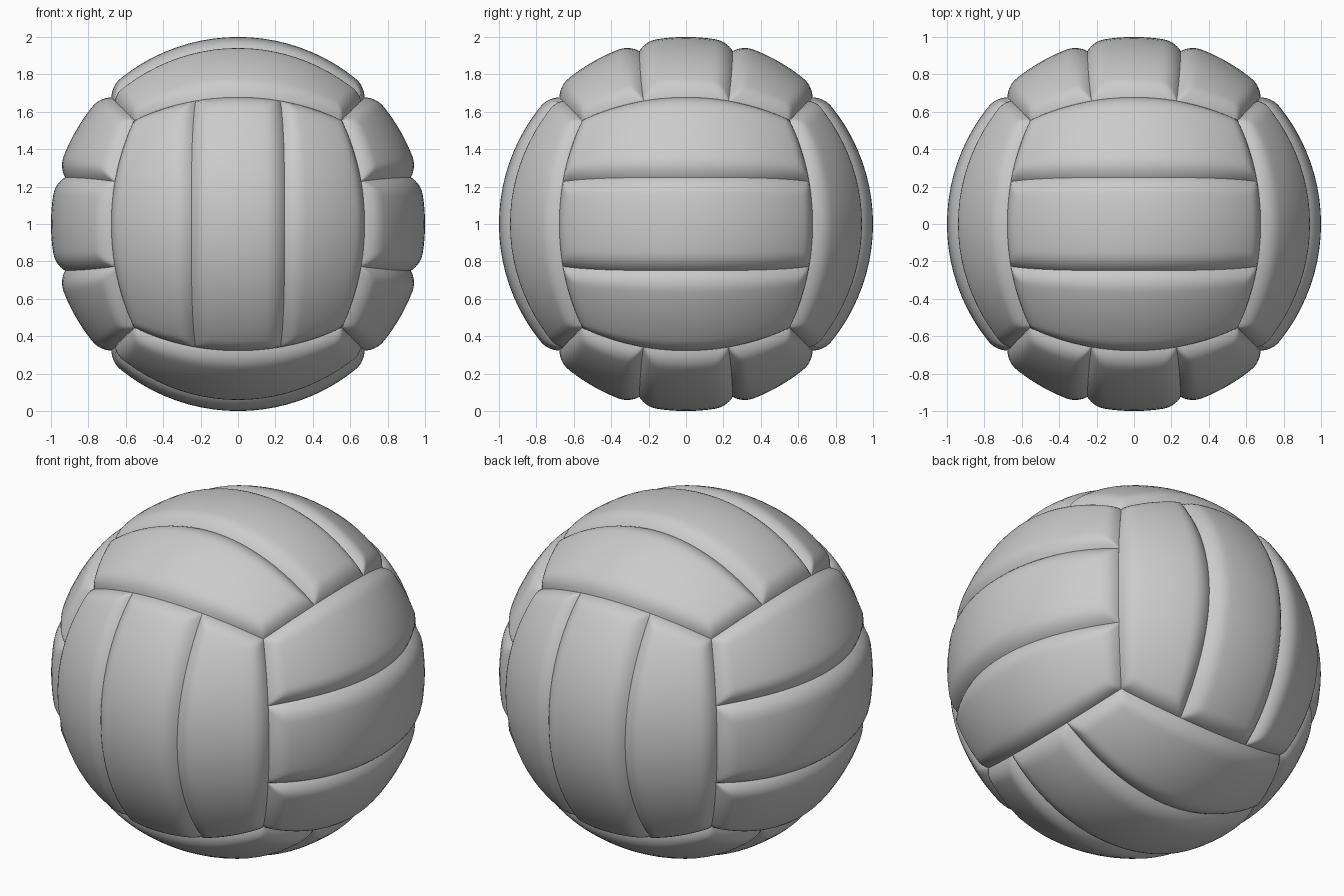
import bpy, bmesh
from math import tan, atan, pi
from mathutils import Vector

if "Cube" in bpy.data.objects:
    bpy.data.objects.remove(bpy.data.objects["Cube"])

GROOVE_DEPTH = 0.042
GROOVE_WIDTH = 0.11
CENTRE = Vector((0, 0, 1))


def axis(i):
    v = Vector((0, 0, 0))
    v[i % 3] = 1
    return v


def samples(n, half_width):
    # spacing from -1 to 1, denser in the rounded borders
    k = GROOVE_WIDTH / half_width
    edge = [1 - k * (j / 6) ** 1.3 for j in range(7)]
    inner = [(1 - k) * (1 - 2 * j / n) for j in range(1, n)]
    return [-e for e in edge] + [-i for i in inner] + edge[::-1]


def panel(name, i, sign, strip):
    # one puffed strip of a spherical cube face; strip = -1, 0, 1
    normal, across, along = axis(i) * sign, axis(i + 2), axis(i + 1)
    ps, ts = samples(8, pi / 12), samples(20, pi / 4)
    bm = bmesh.new()
    grid = []
    for t in ts:
        seam = atan(0.27 + 0.075 * t * t)
        b = tan(t * pi / 4)
        row = []
        for p in ps:
            if strip == 0:
                angle = p * seam
            else:
                mid, half = (seam + pi / 4) / 2, (pi / 4 - seam) / 2
                angle = strip * mid + p * half
            d = min((1 - abs(p)) * pi / 12, (1 - abs(t)) * pi / 4)
            f = max(0, 1 - d / GROOVE_WIDTH)
            direction = (normal + across * tan(angle) + along * b).normalized()
            row.append(bm.verts.new(CENTRE + direction * (1 - GROOVE_DEPTH * f ** 2.2)))
        grid.append(row)
    for r0, r1 in zip(grid, grid[1:]):
        for k in range(len(ps) - 1):
            quad = [r0[k], r0[k + 1], r1[k + 1], r1[k]]
            face = bm.faces.new(quad if sign < 0 else quad[::-1])
            face.smooth = True
    # make every panel face outwards
    bm.normal_update()
    for face in bm.faces:
        if face.normal.dot(face.calc_center_median() - CENTRE) < 0:
            face.normal_flip()
    mesh = bpy.data.meshes.new(name)
    bm.to_mesh(mesh)
    bm.free()
    bpy.context.collection.objects.link(bpy.data.objects.new(name, mesh))


# six sides, three strips each
sides = {"right": (0, 1), "left": (0, -1), "back": (1, 1),
         "front": (1, -1), "top": (2, 1), "bottom": (2, -1)}
for side, (i, sign) in sides.items():
    for strip in (-1, 0, 1):
        panel(f"{side}_panel_{strip + 2}", i, sign, strip)
